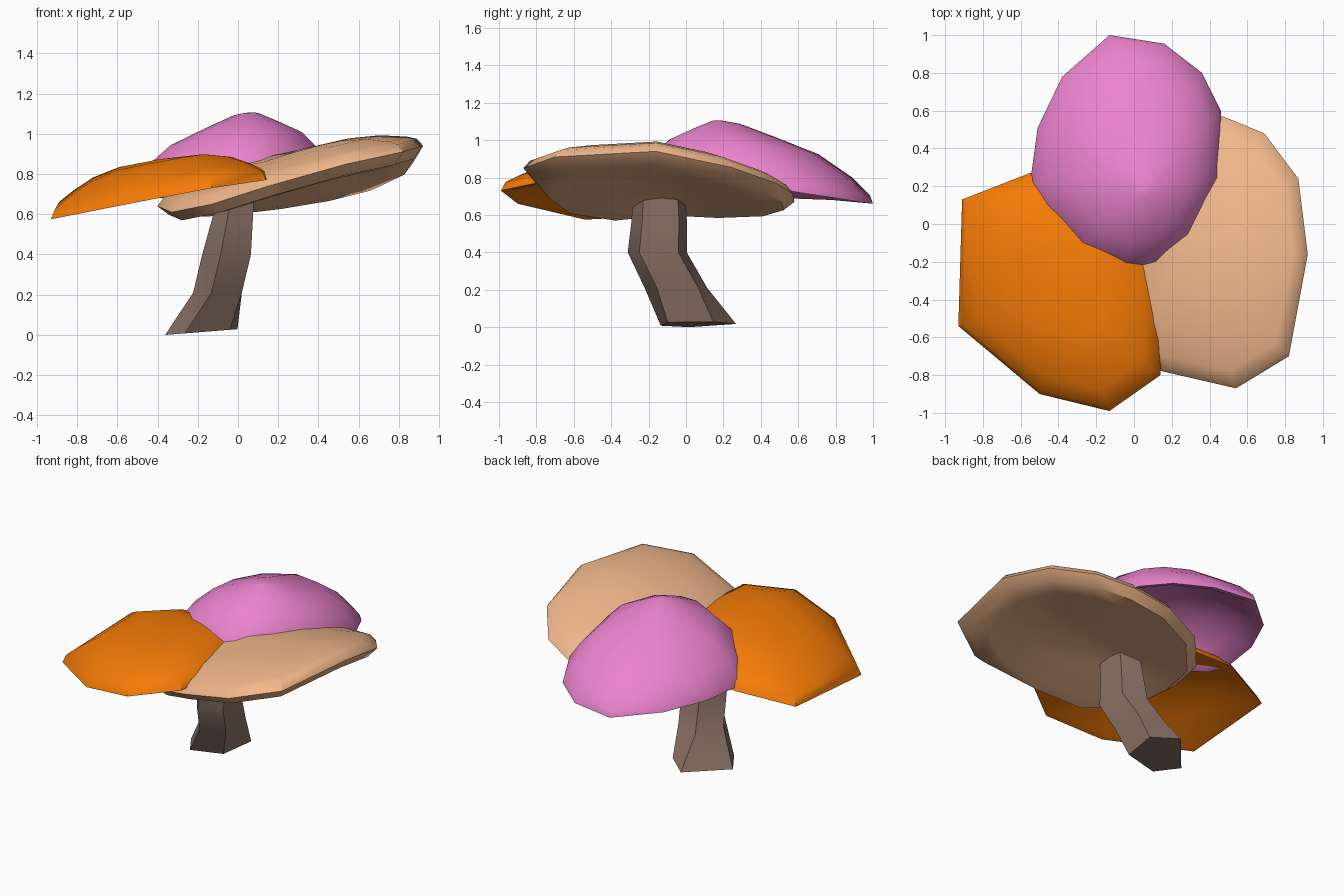
import bpy, bmesh, math
from mathutils import Vector


def finish(name, bm, color, angle):
    bmesh.ops.recalc_face_normals(bm, faces=bm.faces)
    mesh = bpy.data.meshes.new(name)
    bm.to_mesh(mesh)
    bm.free()
    obj = bpy.data.objects.new(name, mesh)
    bpy.context.collection.objects.link(obj)
    mat = bpy.data.materials.new(name + "_colour")
    mat.diffuse_color = (*color, 1)
    mesh.materials.append(mat)
    bpy.ops.object.select_all(action='DESELECT')
    obj.select_set(True)
    bpy.context.view_layer.objects.active = obj
    bpy.ops.object.shade_smooth_by_angle(angle=math.radians(angle))
    return obj


def bridge(bm, a, b):
    n = len(a)
    for i in range(n):
        j = (i + 1) % n
        bm.faces.new((a[i], a[j], b[j], b[i]))


def cap(name, color, rim, base, height, top, under):
    """Domed shell: rings of (scale, height share) run from the rim to two poles."""
    bm = bmesh.new()
    base = Vector(base)
    rim = [Vector(p) for p in rim]
    edge = [bm.verts.new(p) for p in rim]
    for profile in (top, under):
        last = edge
        for s, h in profile:
            lift = Vector((0, 0, height * h))
            if s == 0:
                pole = bm.verts.new(base + lift)
                for i in range(len(last)):
                    bm.faces.new((last[i], last[(i + 1) % len(last)], pole))
            else:
                ring = [bm.verts.new(base.lerp(p, s) + lift) for p in rim]
                bridge(bm, last, ring)
                last = ring
    return finish(name, bm, color, 40)


# Tan cap, tilted up to the right, with a small bevelled lower lip
cap("tan_cap", (0.88, 0.48, 0.26),
    [(0.92, -0.16, 0.94), (0.87, 0.24, 0.855), (0.69, 0.48, 0.77),
     (0.47, 0.57, 0.715), (0.2, 0.58, 0.67), (-0.1, 0.46, 0.635),
     (-0.33, 0.2, 0.625), (-0.4, -0.1, 0.64), (-0.33, -0.4, 0.61),
     (-0.13, -0.66, 0.65), (0.15, -0.78, 0.74), (0.54, -0.87, 0.85),
     (0.82, -0.70, 0.91)],
    (0.3, -0.15, 0.74), 0.18,
    [(0.95, 0.25), (0.87, 0.4), (0.65, 0.68), (0.4, 0.87), (0, 1)],
    [(0.92, -0.28), (0.75, -0.26), (0.4, -0.12), (0, 0)])

# Orange cap, drooping to the left
cap("orange_cap", (0.92, 0.2, 0.002),
    [(-0.93, -0.54, 0.575), (-0.5, -0.9, 0.66), (-0.13, -0.99, 0.73),
     (0.14, -0.8, 0.77), (0.16, -0.5, 0.77), (0.13, -0.15, 0.77),
     (0.0, 0.07, 0.75), (-0.25, 0.22, 0.71), (-0.55, 0.27, 0.675),
     (-0.91, 0.13, 0.61)],
    (-0.38, -0.35, 0.69), 0.185,
    [(0.96, 0.26), (0.82, 0.52), (0.64, 0.78), (0.4, 0.95), (0, 1)],
    [(0.92, 0.03), (0.6, 0.36), (0.3, 0.48), (0, 0.52)])

# Pink cap, the highest dome at the back
cap("pink_cap", (0.84, 0.23, 0.62),
    [(-0.13, 1.0, 0.66), (0.16, 0.955, 0.665), (0.36, 0.8, 0.69),
     (0.46, 0.6, 0.72), (0.47, 0.25, 0.79), (0.31, -0.08, 0.81),
     (0.12, -0.23, 0.79), (-0.05, -0.25, 0.78), (-0.32, -0.14, 0.75),
     (-0.51, 0.09, 0.70), (-0.55, 0.22, 0.69), (-0.51, 0.51, 0.69),
     (-0.38, 0.78, 0.68)],
    (0.05, 0.19, 0.745), 0.36,
    [(0.98, 0.12), (0.86, 0.36), (0.64, 0.65), (0.35, 0.84), (0.12, 0.98), (0, 1)],
    [(0.93, 0.03), (0.8, 0.2), (0.6, 0.44), (0.35, 0.62), (0, 0.68)])

# Leaning five-sided trunk: centre x, y, z, half width, half depth, slope
bm = bmesh.new()
foot = (190, 82, 25, -45, -118)
stem = (190, 115, 40, -36, -108)
rings = []
for angles, cx, cy, cz, rx, ry, slope in [
        (foot, -0.175, 0.055, 0.015, 0.19, 0.215, 0.08),
        (stem, -0.09, -0.05, 0.21, 0.135, 0.18, 0),
        (stem, -0.045, -0.15, 0.40, 0.135, 0.17, 0),
        (stem, -0.02, -0.14, 0.56, 0.115, 0.16, 0),
        (stem, 0.0, -0.14, 0.70, 0.10, 0.15, 0)]:
    ring = []
    for a in angles:
        c, s = math.cos(math.radians(a)), math.sin(math.radians(a))
        ring.append(bm.verts.new((cx + rx * c, cy + ry * s,
                                  max(0, cz + slope * rx * c))))
    rings.append(ring)
for a, b in zip(rings, rings[1:]):
    bridge(bm, a, b)
bm.faces.new(rings[0])
bm.faces.new(rings[-1])
finish("trunk", bm, (0.26, 0.17, 0.135), 40)
